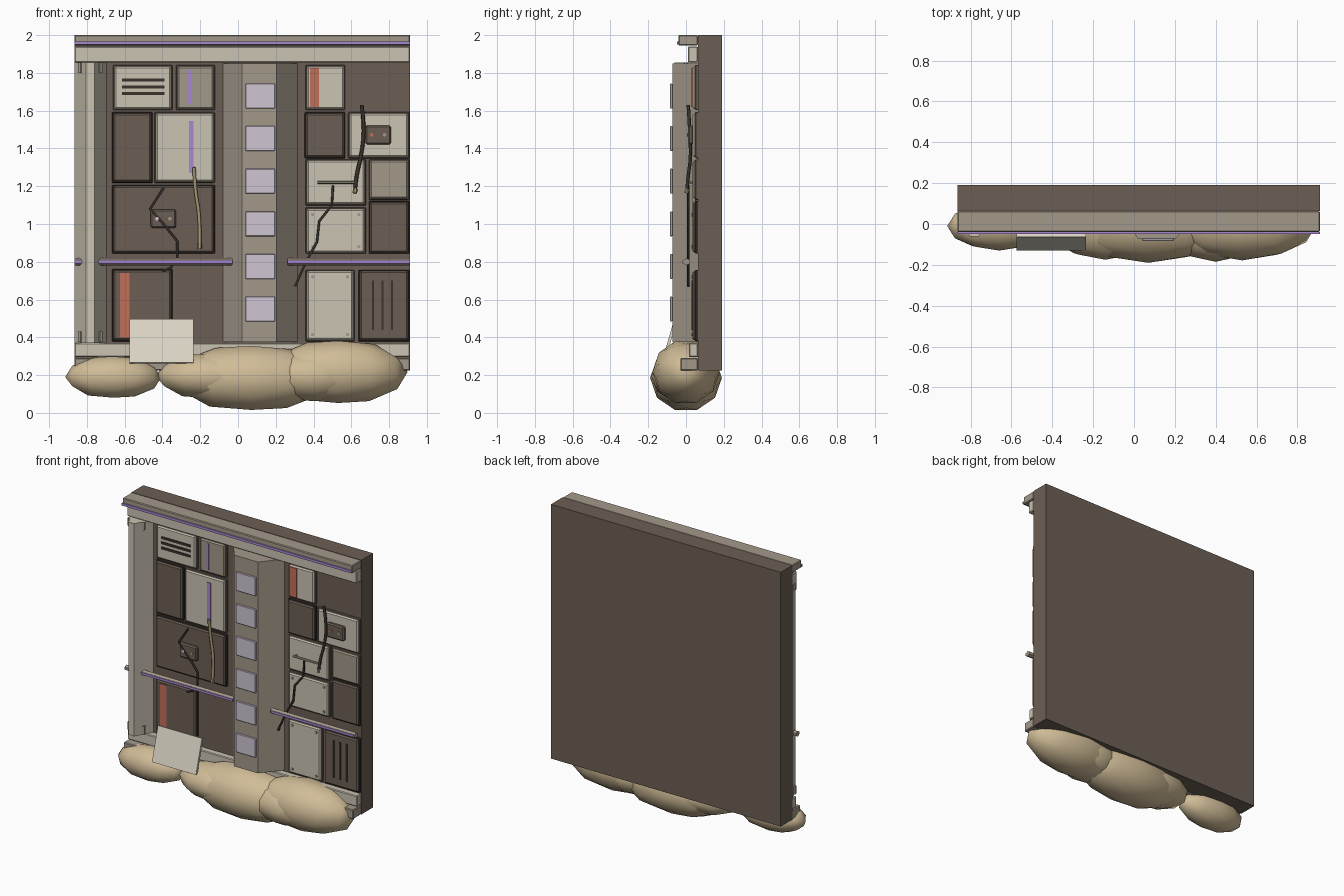
import bpy, bmesh, math
from mathutils import Vector, Matrix

cube = bpy.data.objects.get("Cube")
if cube:
    bpy.data.objects.remove(cube, do_unlink=True)


def material(name, hexa):
    srgb = [int(hexa[i:i + 2], 16) / 255 for i in (0, 2, 4)]
    col = [((c + .055) / 1.055) ** 2.4 for c in srgb] + [1]
    m = bpy.data.materials.new(name)
    m.use_nodes = True
    m.diffuse_color = col
    m.node_tree.nodes["Principled BSDF"].inputs["Base Color"].default_value = col
    return m


DARK = material("dark taupe", "6c5f55")
TAUPE = material("taupe", "a4998a")
LIGHT = material("light stone", "cbc3b2")
BLACK = material("charcoal brown", "3a322c")
LAV = material("pale lavender", "cfc5d2")
PURPLE = material("purple", "a888d0")
RED = material("terracotta", "c0705a")
SAND = material("sand", "d0bc97")
IVORY = material("ivory", "ddd6c6")
HOSE = material("khaki", "a8986f")


def finish(name, bm, mat, smooth=False):
    bmesh.ops.recalc_face_normals(bm, faces=bm.faces)
    me = bpy.data.meshes.new(name)
    bm.to_mesh(me)
    bm.free()
    for p in me.polygons:
        p.use_smooth = smooth
    me.materials.append(mat)
    ob = bpy.data.objects.new(name, me)
    bpy.context.collection.objects.link(ob)
    return ob


def box(name, mat, x0, x1, z0, z1, y0, y1, bevel=0):
    bm = bmesh.new()
    bmesh.ops.create_cube(bm, size=1)
    bmesh.ops.scale(bm, vec=(x1 - x0, y1 - y0, z1 - z0), verts=bm.verts)
    bmesh.ops.translate(bm, vec=((x0 + x1) / 2, (y0 + y1) / 2, (z0 + z1) / 2), verts=bm.verts)
    ob = finish(name, bm, mat)
    if bevel:
        mod = ob.modifiers.new("bevel", 'BEVEL')
        mod.width = bevel
        mod.segments = 1
    return ob


def rod(name, mat, a, b, r, sides=6):
    a, b = Vector(a), Vector(b)
    bm = bmesh.new()
    bmesh.ops.create_cone(bm, cap_ends=True, segments=sides, radius1=r, radius2=r, depth=(b - a).length)
    rot = (b - a).to_track_quat('Z', 'Y').to_matrix().to_4x4()
    bmesh.ops.transform(bm, matrix=Matrix.Translation((a + b) / 2) @ rot, verts=bm.verts)
    return finish(name, bm, mat)


def cable(name, mat, points, r, kind='POLY'):
    cu = bpy.data.curves.new(name, 'CURVE')
    cu.dimensions = '3D'
    cu.bevel_depth = r
    cu.bevel_resolution = 1
    cu.use_fill_caps = True
    sp = cu.splines.new(kind)
    sp.points.add(len(points) - 1)
    for p, co in zip(sp.points, points):
        p.co = (*co, 1)
    if kind == 'NURBS':
        sp.use_endpoint_u = True
        sp.order_u = 3
        sp.resolution_u = 4
    cu.materials.append(mat)
    ob = bpy.data.objects.new(name, cu)
    bpy.context.collection.objects.link(ob)


def pilaster(name, mat, xs, front, z0, z1):
    bm = bmesh.new()
    prof = zip(xs, (WALL, front, front, WALL))
    face = bm.faces.new([bm.verts.new((x, y, z0)) for x, y in prof])
    ext = bmesh.ops.extrude_face_region(bm, geom=[face])
    bmesh.ops.translate(bm, vec=(0, 0, z1 - z0),
                        verts=[v for v in ext["geom"] if isinstance(v, bmesh.types.BMVert)])
    return finish(name, bm, mat)


def bag(name, centre, size):
    bm = bmesh.new()
    bmesh.ops.create_icosphere(bm, subdivisions=2, radius=1)
    bmesh.ops.rotate(bm, matrix=Matrix.Rotation(math.pi / 2, 3, 'Y'), verts=bm.verts)
    bmesh.ops.scale(bm, vec=size, verts=bm.verts)
    bmesh.ops.translate(bm, vec=centre, verts=bm.verts)
    finish(name, bm, SAND, True)


# Wall slab and horizontal beams
WALL, L, R = .063, -.865, .91
box("wall_slab", DARK, L, R, .225, 2, WALL, .19)
box("top_rail", TAUPE, L, R, 1.945, 2, -.04, WALL, .005)
box("top_rail_stripe", PURPLE, L, R, 1.95, 1.967, -.048, -.04)
box("top_beam", LIGHT, L, R, 1.855, 1.94, .01, WALL, .005)
box("bottom_beam", LIGHT, L, R, .295, .37, .015, WALL, .005)
box("bottom_rail", TAUPE, L, R, .225, .29, -.03, WALL, .005)

# Pilasters, lamps and corner bolts
pilaster("centre_pilaster", TAUPE, (-.08, .02, .205, .315), -.072, .375, 1.85)
for i in range(6):
    z = .55 + i * .2255
    box("lamp_panel", LAV, .04, .195, z - .066, z + .066, -.084, -.071, .003)
pilaster("side_column", LIGHT, (L, -.805, -.76, -.695), -.06, .37, 1.855)
for x in (-.835, -.73):
    for z in (.375, 1.8):
        rod("column_bolt", TAUPE, (x, .0, z), (x, .0, z + .055), .015)

# Wall panels: material, x range, z range
panels = [
    (LIGHT, -.655, -.355, 1.61, 1.835), (TAUPE, -.32, -.13, 1.61, 1.835),
    (DARK, -.66, -.46, 1.225, 1.585), (LIGHT, -.435, -.13, 1.225, 1.585),
    (DARK, -.66, -.13, .85, 1.2), (DARK, -.66, -.355, .385, .755),
    (LIGHT, .365, .56, 1.61, 1.835), (DARK, .36, .56, 1.355, 1.585),
    (LIGHT, .59, .9, 1.355, 1.585), (LIGHT, .365, .67, 1.105, 1.335),
    (TAUPE, .7, .9, 1.135, 1.335), (LIGHT, .365, .67, .85, 1.08),
    (DARK, .7, .9, .85, 1.115), (LIGHT, .365, .61, .385, .75),
    (DARK, .645, .9, .385, .75)]
for mat, x0, x1, z0, z1 in panels:
    g = .007
    box("panel_frame", BLACK if mat == DARK else DARK, x0 - g, x1 + g, z0 - g, z1 + g, .048, WALL + .005, .004)
    box("wall_panel", mat, x0, x1, z0, z1, .035, WALL, .008)

# Stripes, vents and screws on panels
for mat, x0, x1, z0, z1 in [
        (PURPLE, -.265, -.248, 1.635, 1.815), (PURPLE, -.26, -.235, 1.27, 1.545),
        (RED, -.625, -.575, .4, .74), (RED, .38, .43, 1.62, 1.825)]:
    box("panel_stripe", mat, x0, x1, z0, z1, .03, .036)
for i in range(3):
    z, x = 1.69 + i * .036, .715 + i * .05
    box("vent_slot", BLACK, -.615, -.39, z - .008, z + .008, .029, .036)
    box("vent_slot", BLACK, x - .006, x + .006, .44, .7, .029, .036)
for x0, x1, z0, z1 in [(.395, .64, .88, 1.05), (.395, .58, .415, .72)]:
    for x in (x0, x1):
        for z in (z0, z1):
            rod("screw", TAUPE, (x, .036, z), (x, .028, z), .009, 8)

# Junction boxes with indicator buttons
for x, z, first in [(-.395, 1.028, LAV), (.742, 1.472, RED)]:
    box("junction_box", DARK, x - .067, x + .067, z - .05, z + .05, .01, .04, .008)
    for dx, mat in ((-.034, first), (.034, TAUPE)):
        rod("indicator", mat, (x + dx, .012, z), (x + dx, .004, z), .01, 8)

# Handle bar
rod("handle_bar", TAUPE, (.42, .008, 1.22), (.63, .008, 1.22), .008)
for x in (.43, .62):
    rod("handle_post", TAUPE, (x, .008, 1.22), (x, .04, 1.22), .006)

# Horizontal pipes with stripe
for x0, x1 in ((L, -.03), (.262, R)):
    rod("pipe", TAUPE, (x0, .003, .8), (x1, .003, .8), .019)
    box("pipe_stripe", PURPLE, x0, x1, .792, .808, -.018, -.012)

# Broken cables and hoses
jag_left = [(-.395, 1.19), (-.465, 1.08), (-.39, .995), (-.322, .91), (-.322, .82), (-.355, .77), (-.4, .75)]
jag_right = [(.503, 1.205), (.497, 1.1), (.43, 1.015), (.418, .905), (.36, .8), (.302, .67)]
for pts in (jag_left, jag_right):
    cable("torn_cable", BLACK, [(x, .012, z) for x, z in pts], .007)
cable("dark_hose", BLACK, [(.655, .012, 1.63), (.672, .02, 1.5), (.65, .026, 1.35),
                           (.625, .01, 1.25), (.62, .005, 1.18)], .01, 'NURBS')
cable("khaki_hose", HOSE, [(-.233, .012, 1.3), (-.228, .02, 1.18), (-.2, .02, 1.03), (-.203, .008, .88)], .01, 'NURBS')
rod("hose_end", HOSE, (.62, .005, 1.187), (.619, .003, 1.163), .012)
rod("hose_end", HOSE, (-.203, .008, .895), (-.204, .006, .868), .012)

# Sandbags along the base
bag("sandbag", (-.66, -.01, .19), (.255, .12, .115))
bag("sandbag", (-.14, -.005, .195), (.295, .17, .125))
bag("sandbag", (.07, 0, .185), (.42, .19, .178))
bag("sandbag", (.4, -.01, .195), (.27, .175, .14))
bag("sandbag", (.53, 0, .217), (.368, .178, .173))

# Loose plate leaning over the bags
plate = box("loose_plate", IVORY, -.17, .17, -.12, .12, -.008, .008)
plate.location = (-.405, -.088, .38)
plate.rotation_euler = (math.radians(-16), 0, 0)
